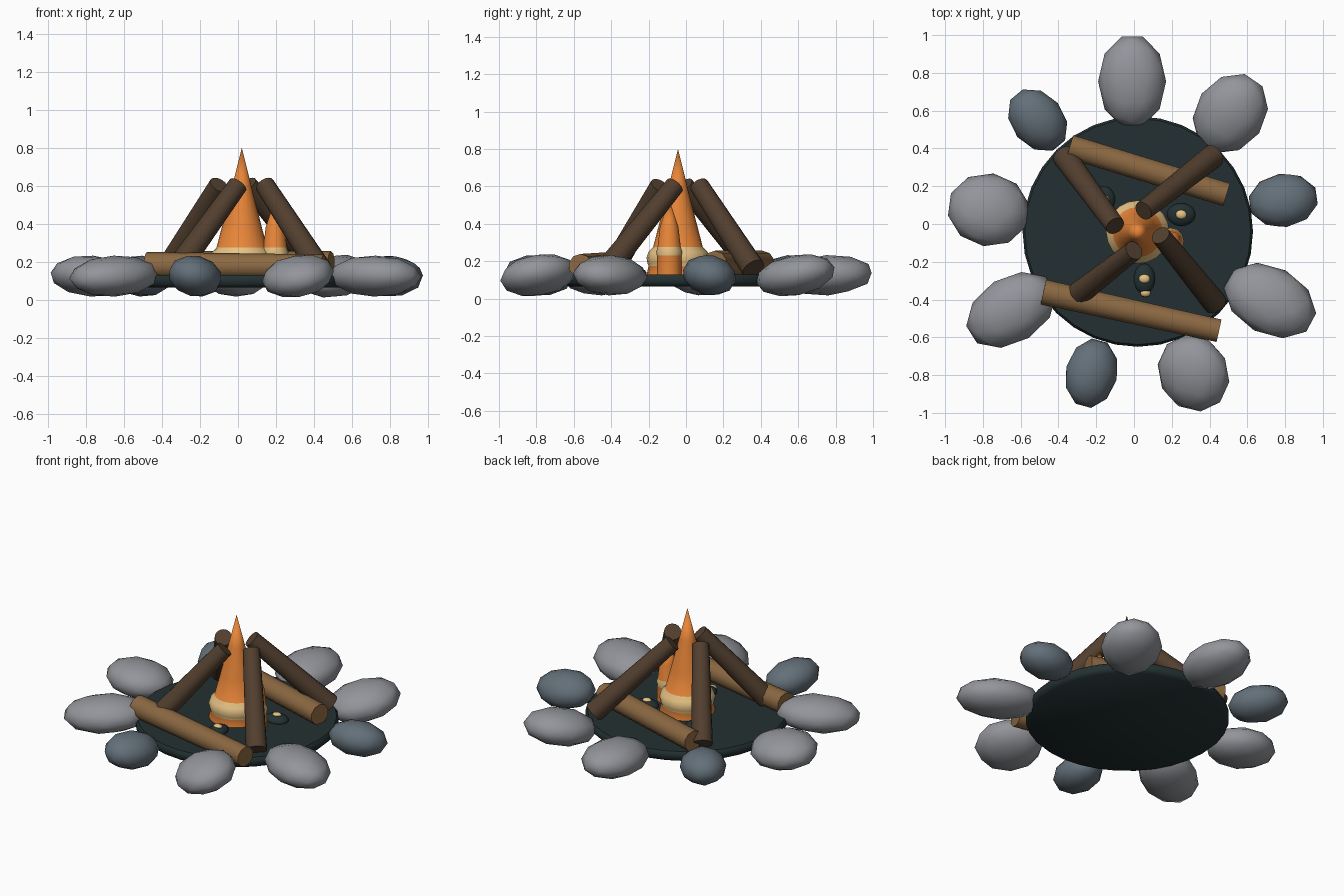
import bpy, bmesh, math
from mathutils import Vector, Matrix

cube = bpy.data.objects.get("Cube")
if cube:
    bpy.data.objects.remove(cube, do_unlink=True)


def material(name, r, g, b):
    m = bpy.data.materials.new(name)
    m.use_nodes = True
    m.diffuse_color = (r, g, b, 1)
    m.node_tree.nodes["Principled BSDF"].inputs["Base Color"].default_value = (r, g, b, 1)
    return m


GREY = material("grey stone", .29, .30, .325)
SLATE = material("slate stone", .125, .16, .19)
BARK = material("dark bark", .085, .05, .028)
WOOD = material("light wood", .26, .14, .055)
ASH = material("charred ash", .017, .03, .032)
FIRE = material("orange flame", .80, .235, .04)
GLOW = material("pale glow", .82, .56, .24)


def finish(name, bm, mats, angle=50):
    """Turn a bmesh into a smooth shaded object."""
    bmesh.ops.recalc_face_normals(bm, faces=bm.faces[:])
    mesh = bpy.data.meshes.new(name)
    bm.to_mesh(mesh)
    bm.free()
    for m in mats:
        mesh.materials.append(m)
    obj = bpy.data.objects.new(name, mesh)
    bpy.context.collection.objects.link(obj)
    bpy.ops.object.select_all(action='DESELECT')
    obj.select_set(True)
    bpy.context.view_layer.objects.active = obj
    bpy.ops.object.shade_smooth_by_angle(angle=math.radians(angle))
    return obj


def lathe(name, profile, centre, mats, sides, glow_band=None):
    """Spin (radius, z) points; faces inside glow_band get the second material."""
    bm = bmesh.new()
    verts = [bm.verts.new((r, 0, z)) for r, z in profile]
    edges = [bm.edges.new(pair) for pair in zip(verts, verts[1:])]
    bmesh.ops.spin(bm, geom=verts + edges, cent=(0, 0, 0), axis=(0, 0, 1),
                   angle=math.tau, steps=sides, use_duplicate=False)
    bmesh.ops.remove_doubles(bm, verts=bm.verts[:], dist=.0005)
    if glow_band:
        for f in bm.faces:
            if glow_band[0] < f.calc_center_median().z < glow_band[1]:
                f.material_index = 1
    bmesh.ops.translate(bm, verts=bm.verts[:], vec=(*centre, 0))
    return finish(name, bm, mats)


def log(name, start, end, r1, r2, mat, sides):
    """Tapered log between two points."""
    a, b = Vector(start), Vector(end)
    turn = (b - a).to_track_quat('Z', 'Y').to_matrix().to_4x4()
    bm = bmesh.new()
    bmesh.ops.create_cone(bm, cap_ends=True, segments=sides, radius1=r1, radius2=r2,
                          depth=(b - a).length,
                          matrix=Matrix.Translation((a + b) / 2) @ turn)
    return finish(name, bm, [mat])


def blob(name, centre, size, mat, spin=0, lean_x=0, lean_y=0, detail=2):
    """Squashed ball, spun about z and then leaned."""
    turn = [Matrix.Rotation(math.radians(a), 4, axis)
            for a, axis in ((lean_y, 'Y'), (lean_x, 'X'), (spin, 'Z'))]
    bm = bmesh.new()
    bmesh.ops.create_icosphere(bm, subdivisions=detail, radius=1,
                               matrix=Matrix.Translation(centre) @ turn[0] @ turn[1]
                               @ turn[2] @ Matrix.Diagonal((*size, 1)))
    return finish(name, bm, [mat], 60)


# Ash bed
lathe("ash_bed", [(0, .065), (.59, .065), (.61, .085), (.61, .115), (.598, .13), (0, .13)],
      (.02, -.04), [ASH], 32)

# Ring of stones: x, y, long and short half size, spin, leans, colour
stones = [
    (-.01, .755, .25, .18, 90, 3, 0, GREY),
    (.51, .585, .23, .185, 55, 10, -4, GREY),
    (.79, .125, .187, .145, 8, -12, 0, SLATE),
    (.72, -.405, .26, .18, -28, -4, 2, GREY),
    (.315, -.79, .21, .19, -65, 10, -11, GREY),
    (-.225, -.79, .188, .14, 75, -3, 12, SLATE),
    (-.65, -.455, .26, .175, 32, 3, -2, GREY),
    (-.77, .075, .22, .195, -8, -5, 4, GREY),
    (-.51, .55, .185, .14, -50, 4, 4, SLATE),
]
for i, (x, y, a, b, spin, lx, ly, mat) in enumerate(stones):
    blob(f"stone_{i + 1}", (x, y, .125), (a, b, .108), mat, spin, lx, ly)

# Logs lying on the ash
log("lying_log_back", (-.34, .41, .19), (.49, .155, .19), .066, .066, WOOD, 10)
log("lying_log_front", (-.48, -.36, .182), (.45, -.565, .175), .07, .064, WOOD, 10)

# Logs leaning together over the fire
leaning = [((-.37, .36, .16), (-.10, -.01, .605)),
           ((.42, .36, .16), (.05, .07, .605)),
           ((.43, -.42, .16), (.14, -.06, .605)),
           ((-.32, -.39, .16), (.00, -.14, .605))]
for i, (low, high) in enumerate(leaning):
    log(f"leaning_log_{i + 1}", low, high, .064, .052, BARK, 16)

# Main flame with a pale glowing band, and a smaller flame beside it
lathe("main_flame", [(0, .125), (.168, .125), (.157, .175), (.163, .19), (.168, .22),
                     (.158, .25), (.133, .275), (.098, .41), (.05, .60), (0, .80)],
      (.02, -.043), [FIRE, GLOW], 20, (.176, .274))
lathe("small_flame", [(0, .125), (.066, .125), (.066, .23), (.07, .25), (.062, .275),
                      (.05, .38), (0, .53)],
      (.195, -.09), [FIRE, GLOW], 12, (.232, .27))

# Charred coals with pale embers
for i, (x, y, a, b) in enumerate([(.25, .05, .075, .06), (.055, -.29, .056, .08),
                                  (-.16, .13, .06, .07)]):
    blob(f"coal_{i + 1}", (x, y, .135), (a, b, .035), ASH, detail=3)
    blob(f"ember_{i + 1}", (x, y, .165), (.03, .025, .015), GLOW)
blob("loose_ember", (.06, -.365, .14), (.028, .022, .018), GLOW)
